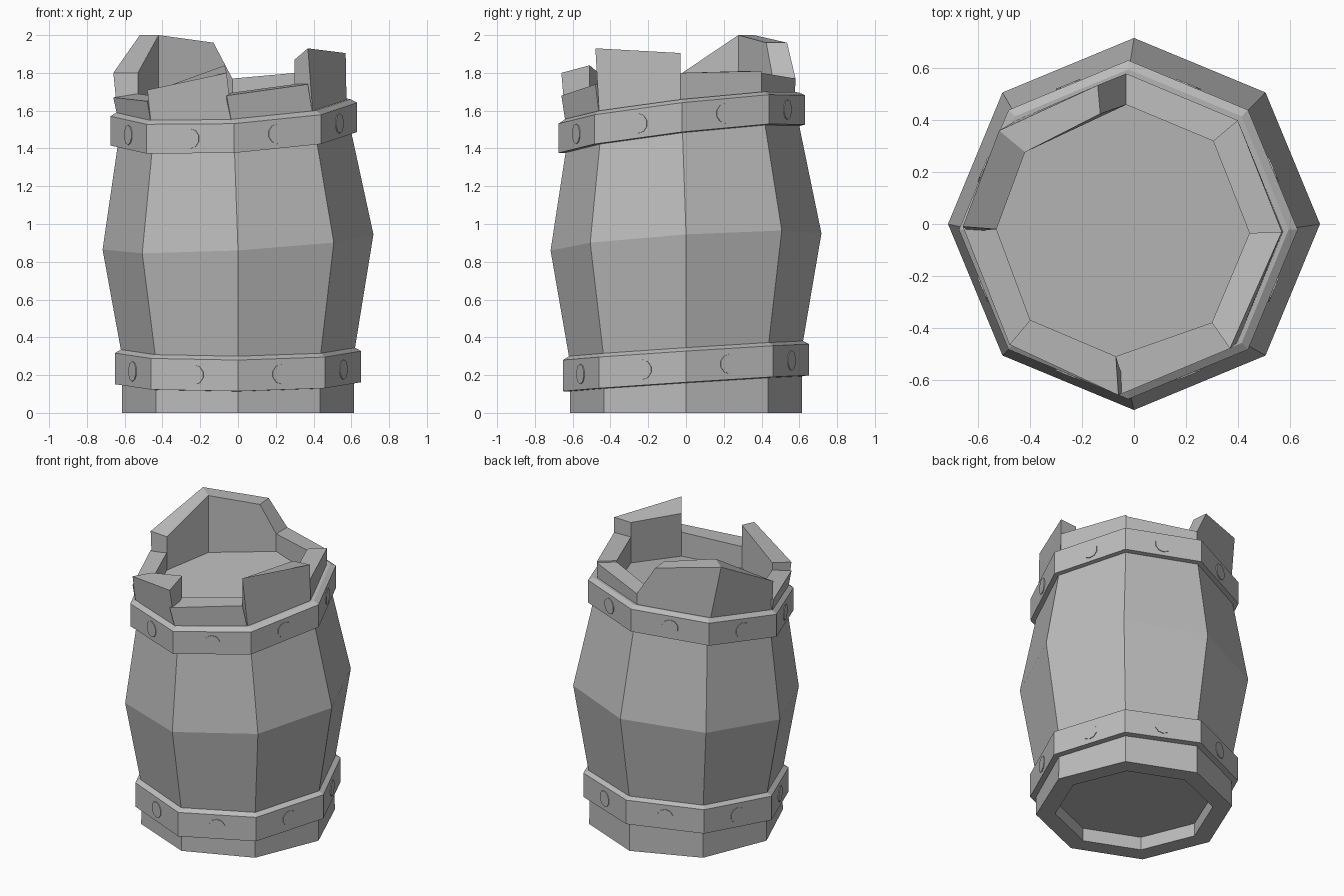
import bpy, bmesh, math
from mathutils import Vector, Matrix

SIDES = 8
STEP = math.tau / SIDES

cube = bpy.data.objects.get("Cube")
if cube:
    bpy.data.objects.remove(cube)

grey = bpy.data.materials.new("plain grey")
grey.use_nodes = True
grey.diffuse_color = (0.5, 0.5, 0.5, 1)
grey.node_tree.nodes["Principled BSDF"].inputs["Base Color"].default_value = (0.5, 0.5, 0.5, 1)


def finish(name, bm):
    bmesh.ops.recalc_face_normals(bm, faces=bm.faces)
    mesh = bpy.data.meshes.new(name)
    bm.to_mesh(mesh)
    bm.free()
    mesh.materials.append(grey)
    obj = bpy.data.objects.new(name, mesh)
    bpy.context.collection.objects.link(obj)
    return obj


def ring(radius, z, tilt_x=0, tilt_y=0, shift=0):
    """Octagon lying in a tilted plane, shifted diagonally."""
    points = []
    for i in range(SIDES):
        x = shift + radius * math.cos(i * STEP)
        y = shift + radius * math.sin(i * STEP)
        points.append(Vector((x, y, z + tilt_x * x + tilt_y * y)))
    return points


def loft(name, rings, closed=False):
    """Skin rings in order; cap the ends, or join them when closed."""
    bm = bmesh.new()
    loops = [[bm.verts.new(p) for p in r] for r in rings]
    pairs = list(zip(loops, loops[1:]))
    if closed:
        pairs.append((loops[-1], loops[0]))
    else:
        bm.faces.new(loops[0])
        bm.faces.new(loops[-1])
    for a, b in pairs:
        n = len(a)
        for i in range(n):
            j = (i + 1) % n
            bm.faces.new((a[i], a[j], b[j], b[i]))
    return finish(name, bm)


# Barrel body with recessed base and sunken lid
loft("barrel_body", [
    ring(0.495, 0.09), ring(0.495, 0), ring(0.615, 0),
    ring(0.613, 0.3, 0.008, 0.065),
    ring(0.717, 0.905, 0.056, 0.063),
    ring(0.61, 1.5, 0.055, 0.115, -0.02),
    ring(0.6, 1.6, 0.055, 0.11, -0.03),
])


# Hoops with rivets
def hoop(name, radius, z, height, tilt_x, tilt_y, shift):
    levels = [(radius - 0.06, -0.005), (radius, 0), (radius, height),
              (radius - 0.035, height + 0.02), (radius - 0.06, height + 0.02)]
    loft(name, [ring(r, z + dz, tilt_x, tilt_y, shift) for r, dz in levels], closed=True)
    corners = ring(radius, z + height / 2, tilt_x, tilt_y, shift)
    for i in range(SIDES):
        centre = (corners[i] + corners[(i + 1) % SIDES]) / 2
        angle = (i + 0.5) * STEP
        out = Vector((math.cos(angle), math.sin(angle), 0))
        bm = bmesh.new()
        turn = out.to_track_quat("Z", "Y").to_matrix().to_4x4()
        bmesh.ops.create_cone(bm, cap_ends=True, segments=10, radius1=0.053, radius2=0.053,
                              depth=0.01, matrix=Matrix.Translation(centre) @ turn)
        finish(f"{name}_rivet_{i + 1}", bm)


hoop("lower_hoop", 0.652, 0.157, 0.165, 0.008, 0.065, 0)
hoop("upper_hoop", 0.653, 1.455, 0.155, 0.055, 0.115, -0.022)

# Broken stave tops: plan corners of the outer and inner wall
outer = [(0.57, -0.03), (0.40, 0.40), (-0.03, 0.58), (-0.52, 0.36),
         (-0.66, -0.01), (-0.48, -0.465), (-0.06, -0.66), (0.37, -0.48)]
inner = [(0.445, -0.035), (0.305, 0.32), (-0.03, 0.46), (-0.42, 0.277),
         (-0.53, -0.02), (-0.4, -0.37), (-0.07, -0.51), (0.3, -0.38)]
# Outer start, outer end, inner start, inner end heights per stave
heights = [(1.8, 1.81, 1.8, 1.81), (1.8, 1.77, 1.8, 1.77), (1.77, 2, 1.77, 2),
           (2, 1.8, 2, 1.8), (1.67, 1.65, 1.69, 1.67), (1.71, 1.8, 1.72, 1.84),
           (1.68, 1.74, 1.69, 1.74), (1.93, 1.905, 1.87, 1.9)]
base = ring(0.605, 1.59, 0.055, 0.11, -0.03)


def lid_height(p):
    return 1.59 + 0.055 * p[0] + 0.11 * p[1]


for i, (oa, ob, ia, ib) in enumerate(heights):
    j = (i + 1) % SIDES
    front = [base[i], base[j], Vector((*outer[j], ob)), Vector((*outer[i], oa))]
    back = [Vector((*inner[i], lid_height(inner[i]))), Vector((*inner[j], lid_height(inner[j]))),
            Vector((*inner[j], ib)), Vector((*inner[i], ia))]
    if i == 2:
        # Chipped corner on the tallest stave
        front.insert(3, Vector((-0.14, 0.535, 1.96)))
        back.insert(3, Vector((-0.13, 0.425, 1.96)))
    loft(f"stave_top_{i + 1}", [front, back])
